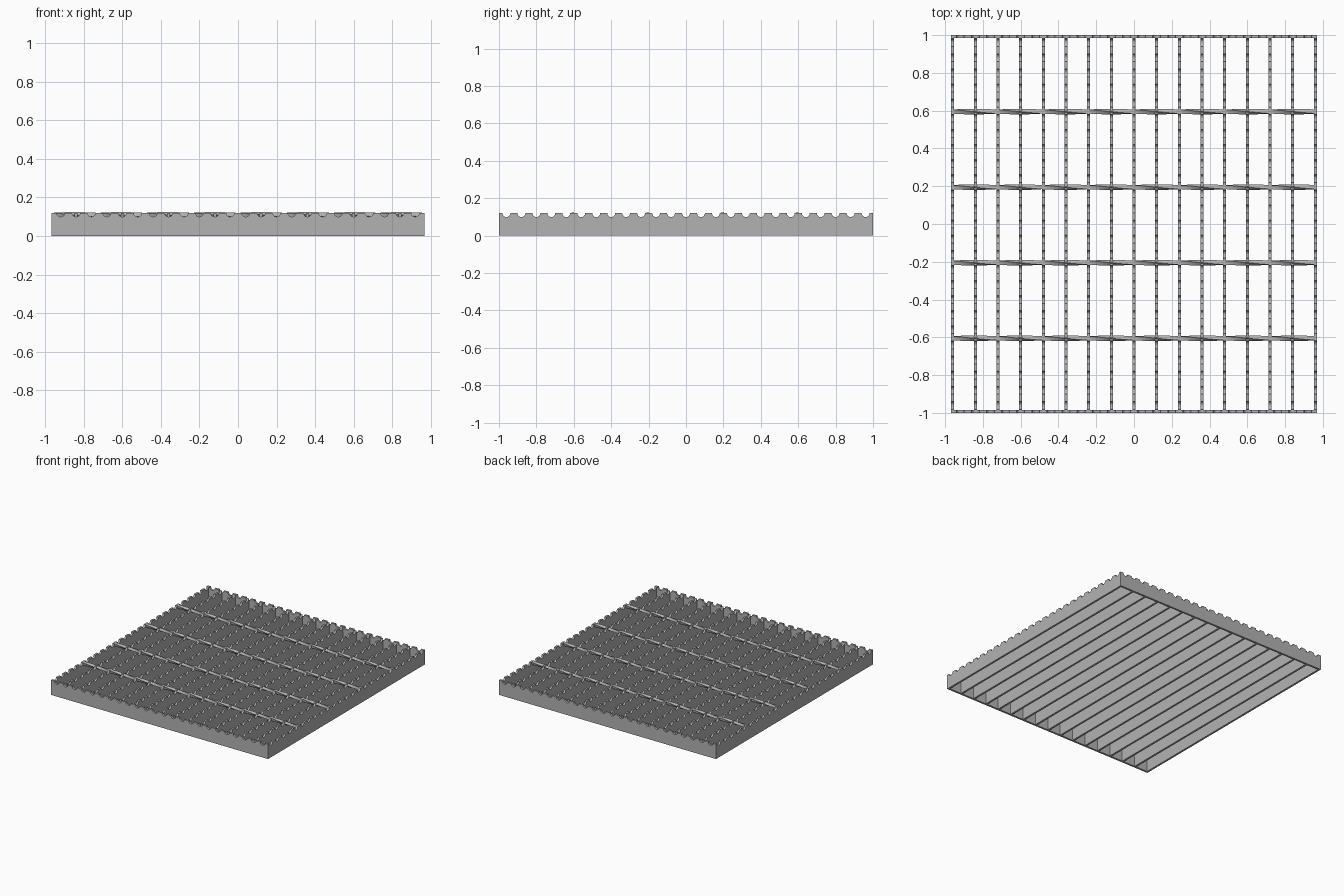
import bpy, bmesh
from math import cos, sin, pi, radians
from mathutils import Matrix

if "Cube" in bpy.data.objects:
    bpy.data.objects.remove(bpy.data.objects["Cube"], do_unlink=True)

HEIGHT = 0.12
THICK = 0.016
HALF_X = 0.968
PITCH = 0.08
NOTCH_R = 0.021

steel = bpy.data.materials.new("galvanised grey steel")
steel.use_nodes = True
steel.diffuse_color = (0.45, 0.45, 0.45, 1)
steel.node_tree.nodes["Principled BSDF"].inputs["Base Color"].default_value = (0.45, 0.45, 0.45, 1)


def add_object(name, bm, location):
    bmesh.ops.recalc_face_normals(bm, faces=bm.faces)
    mesh = bpy.data.meshes.new(name)
    bm.to_mesh(mesh)
    bm.free()
    mesh.materials.append(steel)
    obj = bpy.data.objects.new(name, mesh)
    obj.location = location
    bpy.context.collection.objects.link(obj)
    return obj


def serrated_bar(name, half_length, notches, location, along_y=False):
    """Flat bar with round notches cut along its top edge."""
    points = [(half_length, 0), (-half_length, 0), (-half_length, HEIGHT)]
    for i in range(notches):
        centre = (i - (notches - 1) / 2) * PITCH
        for k in range(9):
            a = pi + pi * k / 8
            points.append((centre + NOTCH_R * cos(a), HEIGHT + NOTCH_R * sin(a)))
    points.append((half_length, HEIGHT))
    bm = bmesh.new()
    face = bm.faces.new([bm.verts.new((u, -THICK / 2, z)) for u, z in points])
    ext = bmesh.ops.extrude_face_region(bm, geom=[face])
    verts = [g for g in ext["geom"] if isinstance(g, bmesh.types.BMVert)]
    bmesh.ops.translate(bm, verts=verts, vec=(0, THICK, 0))
    if along_y:
        bm.transform(Matrix.Rotation(radians(90), 4, 'Z'))
    return add_object(name, bm, location)


def twisted_rod(name, location, side=0.021, quarter_turns=8, steps=12):
    """Square rod twisted evenly along x."""
    bm = bmesh.new()
    count = quarter_turns * steps
    radius = side / 2 ** 0.5
    rings = []
    for i in range(count + 1):
        x = -HALF_X + 2 * HALF_X * i / count
        turn = pi / 4 + i / steps * pi / 2
        rings.append([bm.verts.new((x, radius * cos(turn + k * pi / 2),
                                    radius * sin(turn + k * pi / 2))) for k in range(4)])
    for a, b in zip(rings, rings[1:]):
        for k in range(4):
            n = (k + 1) % 4
            bm.faces.new((a[k], a[n], b[n], b[k]))
    bm.faces.new(rings[0])
    bm.faces.new(rings[-1])
    return add_object(name, bm, location)


# Bearing bars running front to back
for i in range(17):
    serrated_bar(f"bearing_bar_{i + 1}", 1 - THICK, 25, ((i - 8) * 0.12, 0, 0), along_y=True)

# End bars closing the front and back
for name, sign in (("front_end_bar", -1), ("back_end_bar", 1)):
    serrated_bar(name, HALF_X, 24, (0, sign * (1 - THICK / 2), 0))

# Twisted cross rods set into the tops of the bars
for i in range(4):
    twisted_rod(f"cross_rod_{i + 1}", (0, -0.605 + 0.4 * i, 0.109))
